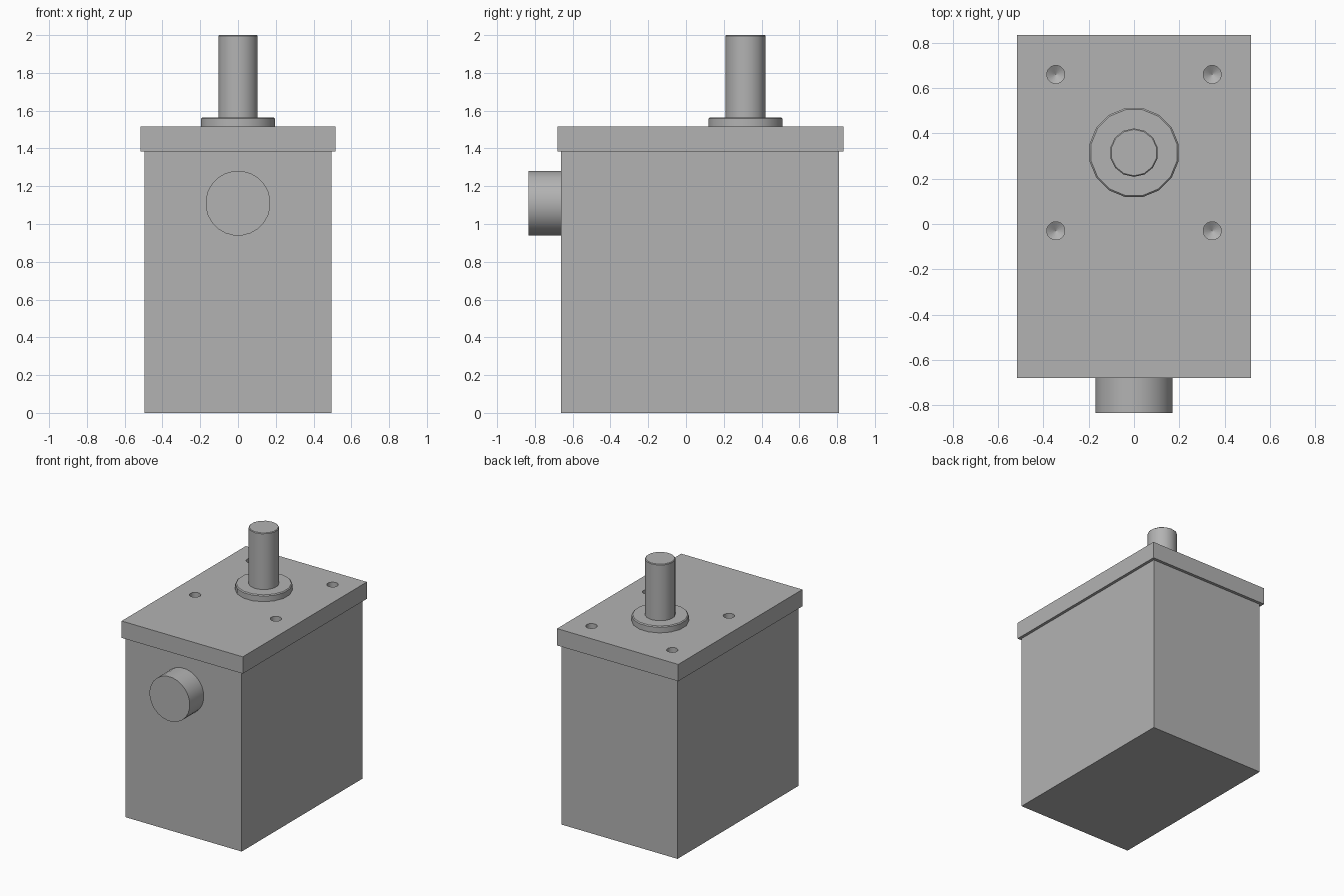
import bpy
import bmesh
from math import cos, sin, pi, radians
from mathutils import Matrix

if "Cube" in bpy.data.objects:
    bpy.data.objects.remove(bpy.data.objects["Cube"], do_unlink=True)

GREY = (0.45, 0.45, 0.45, 1)
metal = bpy.data.materials.new("grey_metal")
metal.use_nodes = True
metal.diffuse_color = GREY
metal.node_tree.nodes["Principled BSDF"].inputs["Base Color"].default_value = GREY


def add_object(name, bm):
    bmesh.ops.recalc_face_normals(bm, faces=bm.faces)
    mesh = bpy.data.meshes.new(name)
    bm.to_mesh(mesh)
    bm.free()
    mesh.materials.append(metal)
    obj = bpy.data.objects.new(name, mesh)
    bpy.context.collection.objects.link(obj)
    return obj


def box(name, low, high):
    bm = bmesh.new()
    size = [b - a for a, b in zip(low, high)]
    middle = [(a + b) / 2 for a, b in zip(low, high)]
    bmesh.ops.create_cube(bm, size=1, matrix=Matrix.Translation(middle) @ Matrix.Diagonal((*size, 1)))
    return add_object(name, bm)


def turned(name, profile, sides, place):
    """Turn a (radius, height) profile around z, cap both ends and place it."""
    bm = bmesh.new()
    rings = []
    for r, z in profile:
        rings.append([bm.verts.new((r * cos(2 * pi * (i + 0.5) / sides),
                                    r * sin(2 * pi * (i + 0.5) / sides), z)) for i in range(sides)])
    for a, b in zip(rings, rings[1:]):
        for i in range(sides):
            j = (i + 1) % sides
            bm.faces.new((a[i], a[j], b[j], b[i]))
    bm.faces.new(rings[0])
    bm.faces.new(rings[-1])
    bmesh.ops.remove_doubles(bm, verts=bm.verts, dist=1e-5)
    bm.transform(place)
    return add_object(name, bm)


def smooth(obj):
    bpy.ops.object.select_all(action="DESELECT")
    obj.select_set(True)
    bpy.context.view_layer.objects.active = obj
    bpy.ops.object.shade_smooth_by_angle(angle=radians(32))


AXIS_Y = 0.315
LID_TOP = 1.515

# Housing and overhanging lid
box("housing", (-0.495, -0.662, 0), (0.495, 0.81, 1.385))
lid = box("lid", (-0.517, -0.68, 1.385), (0.517, 0.833, LID_TOP))

# Four drilled screw holes with conical bottoms, centred on the shaft
for x in (-0.345, 0.345):
    for y in (-0.345, 0.345):
        drill = turned("drill_cutter", [(0.0001, -0.1), (0.04, -0.075), (0.04, 0.05)], 16,
                       Matrix.Translation((x, AXIS_Y + y, LID_TOP)))
        drill.hide_render = True
        cut = lid.modifiers.new("screw_hole", "BOOLEAN")
        cut.operation = "DIFFERENCE"
        cut.solver = "EXACT"
        cut.object = drill
        bpy.context.view_layer.objects.active = lid
        bpy.ops.object.modifier_apply(modifier=cut.name)
        bpy.data.objects.remove(drill, do_unlink=True)
smooth(lid)

# Shaft collar and output shaft, each with a small chamfer
on_lid = Matrix.Translation((0, AXIS_Y, LID_TOP))
smooth(turned("shaft_collar", [(0.2, 0), (0.2, 0.043), (0.193, 0.05)], 16, on_lid))
smooth(turned("output_shaft", [(0.107, 0), (0.107, 0.48), (0.102, 0.485)], 14, on_lid))

# Round connector on the front
on_front = Matrix.Translation((0, -0.662, 1.11)) @ Matrix.Rotation(pi / 2, 4, "X")
smooth(turned("front_connector", [(0.172, 0), (0.172, 0.171)], 24, on_front))
